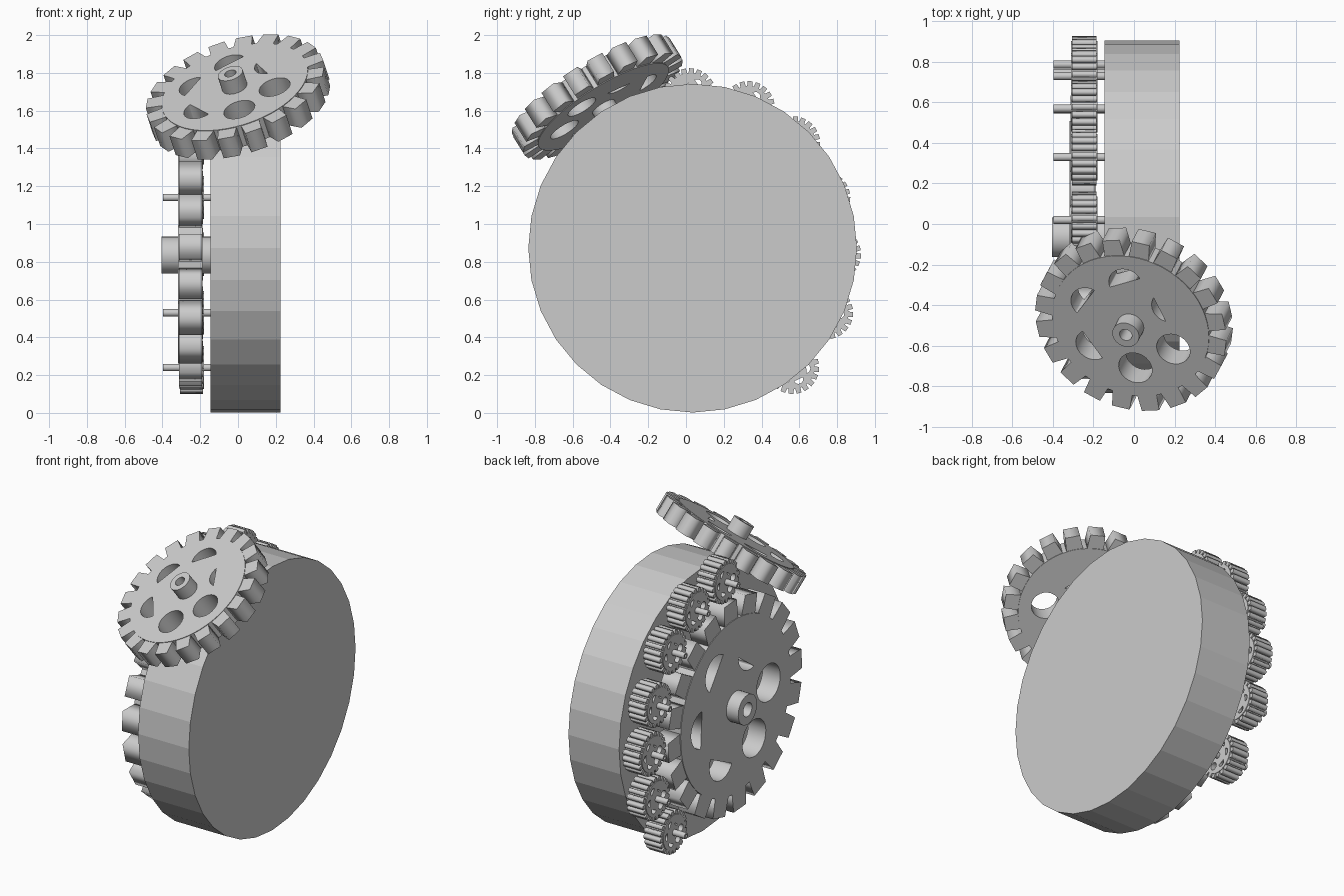
import bpy, bmesh
from math import cos, sin, radians, pi
from mathutils import Matrix, Vector

if "Cube" in bpy.data.objects:
    bpy.data.objects.remove(bpy.data.objects["Cube"])


def arc(cx, cy, r, n, start=0.0, span=360.0):
    """Points on a circle, or on an arc closed by its chord."""
    steps = n if span >= 360 else n - 1
    return [(cx + r * cos(radians(start + span * i / steps)),
             cy + r * sin(radians(start + span * i / steps))) for i in range(n)]


def add_plate(bm, loops, half, shift=0.0):
    """Filled outline (inner loops become holes) extruded along z into bm."""
    cu = bpy.data.curves.new("outline", 'CURVE')
    cu.dimensions = '2D'
    cu.fill_mode = 'BOTH'
    cu.extrude = half
    for pts in loops:
        sp = cu.splines.new('POLY')
        sp.points.add(len(pts) - 1)
        for p, (x, y) in zip(sp.points, pts):
            p.co = (x, y, shift, 1)
        sp.use_cyclic_u = True
    ob = bpy.data.objects.new("outline", cu)
    bpy.context.collection.objects.link(ob)
    dg = bpy.context.evaluated_depsgraph_get()
    me = bpy.data.meshes.new_from_object(ob.evaluated_get(dg))
    old = set(bm.verts)
    bm.from_mesh(me)
    bmesh.ops.translate(bm, verts=[v for v in bm.verts if v not in old],
                        vec=(0, 0, shift))
    bpy.data.objects.remove(ob)
    bpy.data.curves.remove(cu)
    bpy.data.meshes.remove(me)


def gear_mesh():
    """Gear of unit radius, axis +z."""
    bm = bmesh.new()
    # web with six openings, four of them partly closed: (angle, arc start, span)
    openings = [(0, 0, 360), (60, 175, 110), (120, 55, 170),
                (180, 90, 165), (240, 150, 180), (300, 0, 360)]
    loops = [arc(0, 0, 0.82, 60), arc(0, 0, 0.10, 24)]
    for a, start, span in openings:
        loops.append(arc(0.49 * cos(radians(a)), 0.49 * sin(radians(a)),
                         0.175, 24, start, span))
    add_plate(bm, loops, 0.065)
    # teeth
    teeth = []
    for i in range(20):
        c, s = cos(2 * pi * i / 20), sin(2 * pi * i / 20)
        quad = [(0.78, -0.105), (0.995, -0.092), (0.995, 0.092), (0.78, 0.105)]
        teeth.append([(x * c - y * s, x * s + y * c) for x, y in quad])
    add_plate(bm, teeth, 0.061)
    # hub tube
    add_plate(bm, [arc(0, 0, 0.14, 32), arc(0, 0, 0.065, 24)], 0.132)
    # push the hub outward a little
    for v in bm.verts:
        if abs(v.co.z) > 0.1:
            v.co.z += 0.02
    bmesh.ops.remove_doubles(bm, verts=bm.verts, dist=1e-5)
    me = bpy.data.meshes.new("gear")
    bm.to_mesh(me)
    bm.free()
    return me


GEAR = gear_mesh()


def place_gear(name, centre, axis, first_hole, radius):
    z = Vector(axis).normalized()
    x = Vector(first_hole)
    x = (x - z * x.dot(z)).normalized()
    rot = Matrix((x, z.cross(x), z)).transposed().to_4x4()
    ob = bpy.data.objects.new(name, GEAR.copy())
    ob.data.transform(Matrix.Translation(centre) @ rot
                      @ Matrix.Diagonal((radius, radius, 1, 1)))
    bpy.context.collection.objects.link(ob)


# drum
bpy.ops.mesh.primitive_cylinder_add(vertices=32, radius=0.87, depth=0.37,
                                    location=(0.04, 0.035, 0.872),
                                    rotation=(0, pi / 2, 0))
bpy.context.object.name = "drum"

# large side gear and tilted gear
place_gear("side_gear", (-0.2525, -0.065, 0.835), (-1, 0, 0), (0, -1, 0.07), 0.70)
place_gear("tilted_gear", (0, -0.47, 1.673), (-0.27, -0.51, 0.82),
           (0.233, -0.127, 0), 0.49)

# row of small gears around the rim (y, z)
row = [(0.02, 1.685), (0.33, 1.617), (0.57, 1.43), (0.73, 1.14),
       (0.787, 0.84), (0.745, 0.53), (0.565, 0.24)]
for i, (y, z) in enumerate(row):
    place_gear(f"small_gear_{i + 1}", (-0.245, y, z), (-1, 0, 0), (0, -1, 0.07), 0.14)
